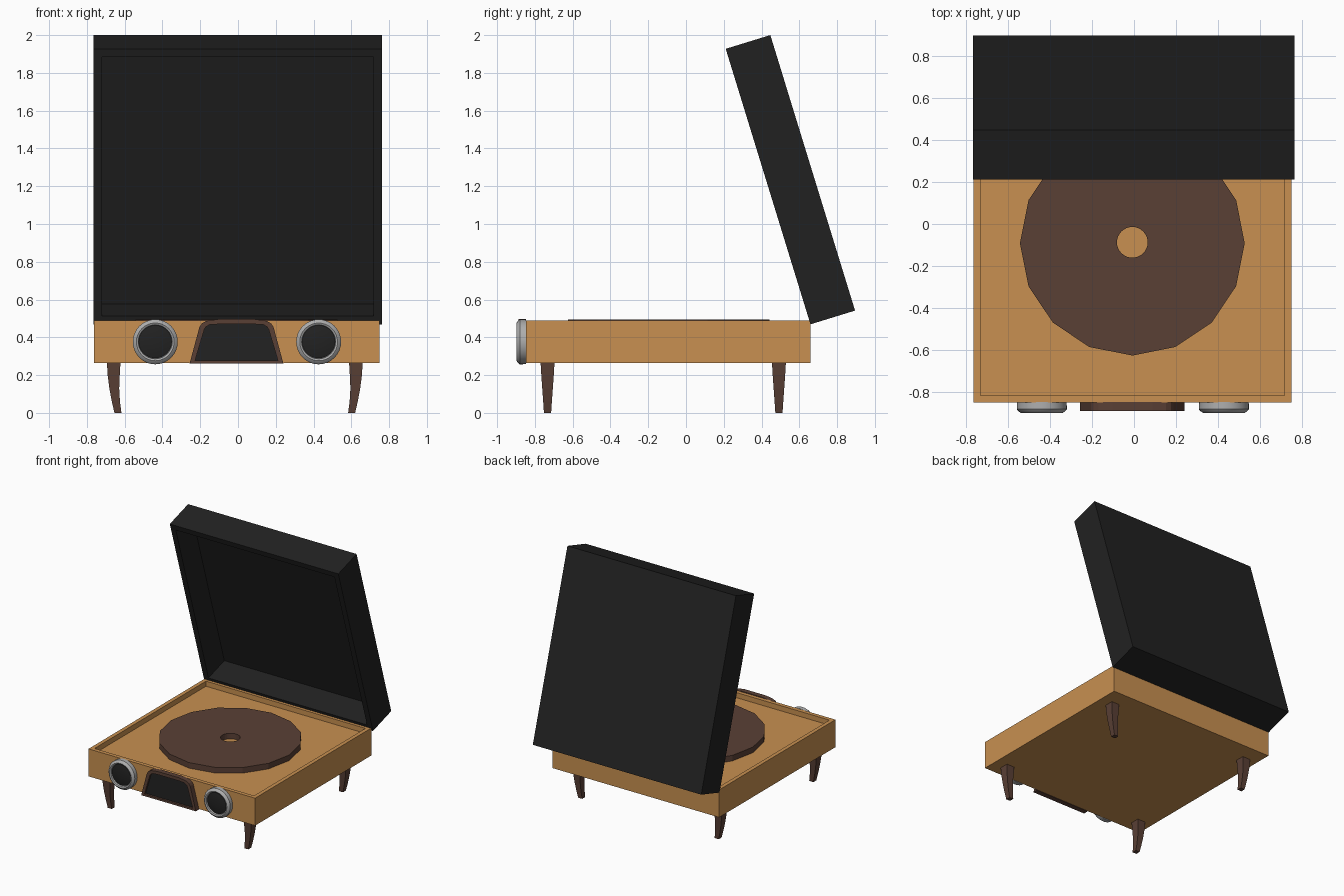
import bpy, bmesh, math

if "Cube" in bpy.data.objects:
    bpy.data.objects.remove(bpy.data.objects["Cube"])


def material(name, r, g, b):
    m = bpy.data.materials.new(name)
    m.diffuse_color = (r, g, b, 1)
    m.use_nodes = True
    m.node_tree.nodes["Principled BSDF"].inputs["Base Color"].default_value = m.diffuse_color
    return m


WOOD = material("light_wood", 0.58, 0.28, 0.082)
BROWN = material("dark_brown", 0.102, 0.051, 0.036)
BLACK = material("lid_black", 0.0155, 0.0155, 0.0155)
GRILLE = material("grille_black", 0.016, 0.016, 0.016)
METAL = material("grey_metal", 0.42, 0.42, 0.42)


def finish(name, bm, mat, smooth=False):
    bmesh.ops.recalc_face_normals(bm, faces=bm.faces)
    me = bpy.data.meshes.new(name)
    bm.to_mesh(me)
    bm.free()
    ob = bpy.data.objects.new(name, me)
    me.materials.append(mat)
    bpy.context.collection.objects.link(ob)
    if smooth:
        bpy.ops.object.select_all(action='DESELECT')
        ob.select_set(True)
        bpy.context.view_layer.objects.active = ob
        bpy.ops.object.shade_smooth_by_angle(angle=math.radians(35))
    return ob


def loft(name, rings, mat, caps=True, closed=False, smooth=False):
    """Skin a list of equal-length point rings."""
    bm = bmesh.new()
    vs = [[bm.verts.new(p) for p in ring] for ring in rings]
    pairs = list(zip(vs, vs[1:])) + ([(vs[-1], vs[0])] if closed else [])
    n = len(vs[0])
    for a, b in pairs:
        for i in range(n):
            j = (i + 1) % n
            bm.faces.new((a[i], a[j], b[j], b[i]))
    if caps and not closed:
        bm.faces.new(vs[0])
        bm.faces.new(vs[-1])
    return finish(name, bm, mat, smooth)


def open_box(name, x, y, z, rim, depth, mat):
    """Box with a rimmed recess in its top."""
    def rect(d, h):
        return [(x[0] + d, y[0] + d, h), (x[1] - d, y[0] + d, h),
                (x[1] - d, y[1] - d, h), (x[0] + d, y[1] - d, h)]
    return loft(name, [rect(0, z[0]), rect(0, z[1]), rect(rim, z[1]),
                       rect(rim, z[1] - depth)], mat)


def circle_xy(r, cx, cy, z, n):
    return [(cx + r * math.cos(math.tau * i / n), cy + r * math.sin(math.tau * i / n), z)
            for i in range(n)]


def circle_xz(r, cx, y, cz, n=32):
    return [(cx + r * math.cos(math.tau * i / n), y, cz + r * math.sin(math.tau * i / n))
            for i in range(n)]


# Case and tilted lid
open_box("case", (-0.762, 0.748), (-0.847, 0.66), (0.265, 0.49), 0.032, 0.042, WOOD)
lid = open_box("lid", (-0.765, 0.762), (0, 1.526), (-0.247, 0), 0.045, 0.215, BLACK)
lid.location = (0, 0.659, 0.469)
lid.rotation_euler = (math.radians(107.1), 0, 0)

# Platter: 16-sided outside, round centre hole (32 points, outer ones lie on 16 sides)
def platter_rim(z):
    pts = circle_xy(0.534, -0.008, -0.091, z, 16)
    out = []
    for i, p in enumerate(pts):
        q = pts[(i + 1) % 16]
        out += [p, tuple((a + b) / 2 for a, b in zip(p, q))]
    return out


loft("platter", [platter_rim(0.449), platter_rim(0.495),
                 circle_xy(0.073, -0.008, -0.087, 0.495, 32),
                 circle_xy(0.073, -0.008, -0.087, 0.449, 32)], BROWN, closed=True)

# Curved square legs: height, inner x, outer x, half depth
LEG = [(0.268, 0.588, 0.66, 0.037), (0.2, 0.592, 0.656, 0.033), (0.13, 0.595, 0.647, 0.028),
       (0.06, 0.591, 0.634, 0.023), (0.0, 0.583, 0.62, 0.019)]
for side, s in (("right", 1), ("left", -1)):
    for end, yc in (("front", -0.733), ("back", 0.492)):
        rings = []
        for z, xi, xo, h in LEG:
            a, b = [-0.017 + s * (v + 0.017) for v in (xi, xo)]
            rings.append([(a, yc - h, z), (b, yc - h, z), (b, yc + h, z), (a, yc + h, z)])
        loft(f"{end}_{side}_leg", rings, BROWN)

# Round speakers: metal ring and recessed black cone
RING = [(0.118, -0.846), (0.119, -0.880), (0.112, -0.889), (0.100, -0.897),
        (0.090, -0.892), (0.086, -0.868), (0.086, -0.846)]
for side, cx in (("left", -0.438), ("right", 0.427)):
    loft(f"{side}_speaker_ring", [circle_xz(r, cx, y, 0.376) for r, y in RING],
         METAL, closed=True, smooth=True)
    loft(f"{side}_speaker_cone",
         [circle_xz(r, cx, y, 0.378) for r, y in
          ((0.088, -0.85), (0.088, -0.880), (0.06, -0.886), (0.025, -0.889))],
         GRILLE, smooth=True)

# Front grille: tapered frame around a black panel (half outlines, mirrored)
OUTER = [(0.248, 0.262), (0.196, 0.455), (0.184, 0.473), (0.160, 0.487), (0.095, 0.496)]
INNER = [(0.219, 0.278), (0.171, 0.440), (0.163, 0.455), (0.142, 0.467), (0.090, 0.470)]


def outline(half, y):
    return ([(-0.008 + x, y, z) for x, z in half]
            + [(-0.008 - x, y, z) for x, z in reversed(half)])


loft("grille_frame", [outline(OUTER, -0.846), outline(OUTER, -0.888),
                      outline(INNER, -0.888), outline(INNER, -0.846)], BROWN, closed=True)
loft("grille_panel", [outline(INNER, -0.846), outline(INNER, -0.872)], GRILLE)
